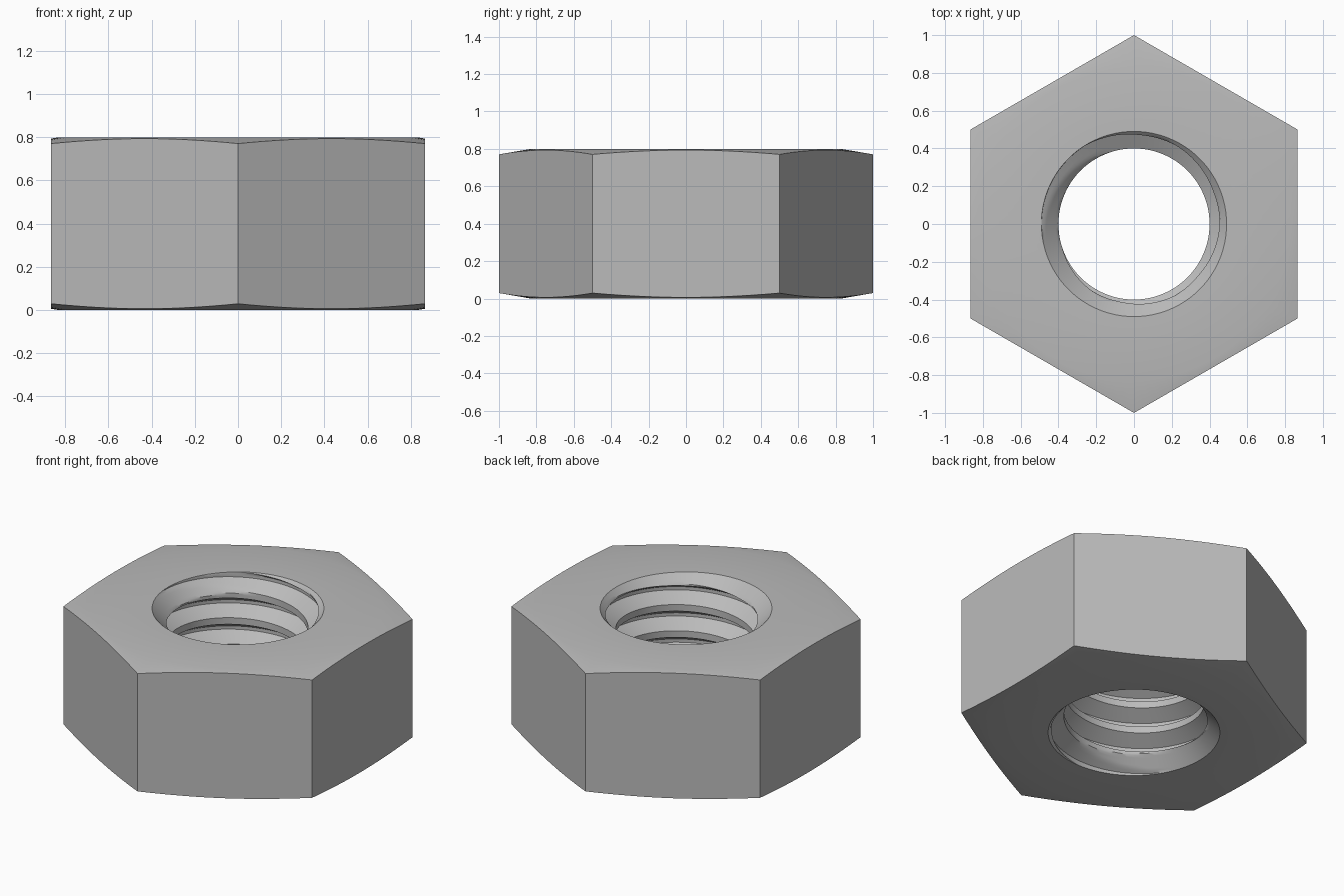
import bpy, bmesh, math

if "Cube" in bpy.data.objects:
    bpy.data.objects.remove(bpy.data.objects["Cube"])

HEIGHT = 0.8
FLAT = math.sqrt(3) / 2      # centre to flat side
TOP_R, SLOPE = 0.83, 0.172   # flat top radius and outer chamfer slope
MINOR, PITCH = 0.4, 0.165    # thread crest radius and pitch
DEPTH = 0.541 * PITCH
RIM = MINOR + DEPTH + 0.001  # countersink radius at the end faces
N, M = 96, 16                # columns around, rows per thread turn


def thread_radius(f):
    """Rounded-off V thread: crest 4/16, flank 5/16, root 2/16, flank 5/16."""
    f = (f % 1.0) * 16
    if f <= 4:
        t = 0
    elif f < 9:
        t = (f - 4) / 5
    elif f <= 11:
        t = 1
    else:
        t = (16 - f) / 5
    return MINOR + DEPTH * t


def column(i):
    """Half cross-section (radius, z): up the threaded bore, then down the outside."""
    pts = []
    for k in range(-M, math.ceil(HEIGHT / PITCH) * M + 1):
        z = min(max(PITCH * (k / M + i / N), 0), HEIGHT)
        cone = RIM - min(z, HEIGHT - z)          # 45 degree countersinks
        pts.append((max(thread_radius(z / PITCH - i / N), cone), z))
    local = (i % (N // 6)) / (N // 6) * math.pi / 3 - math.pi / 6
    r = FLAT / math.cos(local)                   # hexagon outline
    drop = SLOPE * (r - TOP_R)
    pts += [(TOP_R, HEIGHT), (r, HEIGHT - drop), (r, drop), (TOP_R, 0)]
    return pts


# Nut body: one closed cross-section swept around, the bore rows climbing a helix
bm = bmesh.new()
cols = []
for i in range(N + 1):
    a = math.pi / 2 + 2 * math.pi * i / N
    cols.append([bm.verts.new((r * math.cos(a), r * math.sin(a), z)) for r, z in column(i)])
for a, b in zip(cols, cols[1:]):
    for k in range(len(a)):
        j = (k + 1) % len(a)
        bm.faces.new((a[k], b[k], b[j], a[j]))
bmesh.ops.remove_doubles(bm, verts=bm.verts, dist=1e-4)
bmesh.ops.dissolve_degenerate(bm, edges=bm.edges, dist=1e-5)
bmesh.ops.recalc_face_normals(bm, faces=bm.faces)

mesh = bpy.data.meshes.new("hex_nut")
bm.to_mesh(mesh)
bm.free()
nut = bpy.data.objects.new("hex_nut", mesh)
bpy.context.collection.objects.link(nut)

steel = bpy.data.materials.new("grey steel")
steel.diffuse_color = (0.5, 0.5, 0.5, 1)
steel.use_nodes = True
steel.node_tree.nodes["Principled BSDF"].inputs["Base Color"].default_value = steel.diffuse_color
mesh.materials.append(steel)

bpy.context.view_layer.objects.active = nut
nut.select_set(True)
bpy.ops.object.shade_smooth_by_angle(angle=math.radians(28))
